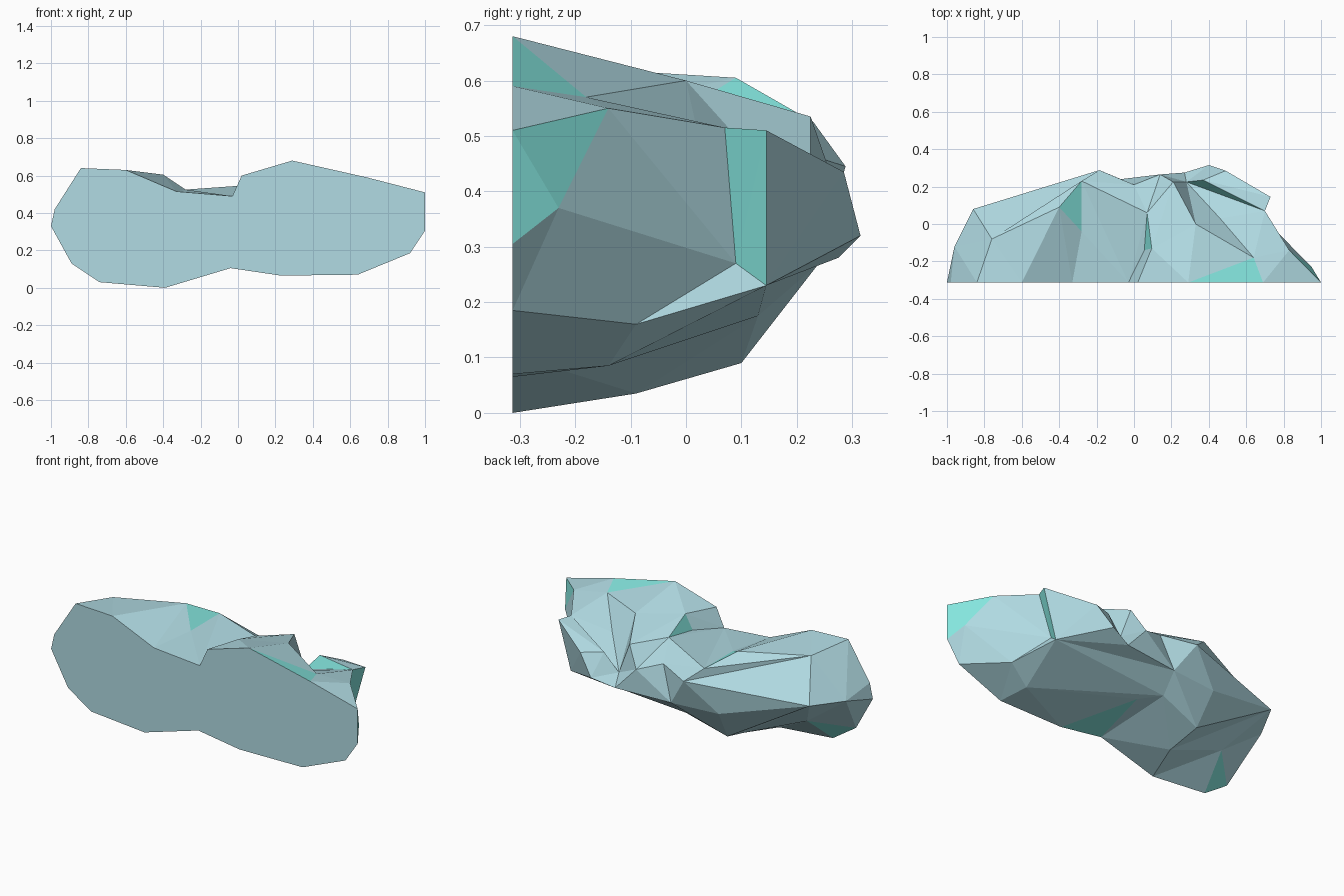
import bpy, bmesh
from mathutils import Vector
from mathutils.geometry import delaunay_2d_cdt

if "Cube" in bpy.data.objects:
    bpy.data.objects.remove(bpy.data.objects["Cube"])

FRONT_Y = -0.313

# Corner points of the weathered back of the rock (x, y, z)
crags = [
    (-.96, -.12, .38), (-.86, .08, .40), (-.76, -.08, .61), (-.40, .09, .605), (-.28, -.04, .525),
    (-.28, .23, .525), (-.185, .288, .445), (0, .21, .47), (.07, .06, .55), (.055, -.14, .52),
    (.095, -.13, .61), (.14, .265, .42), (.21, .225, .535), (.33, 0, .60), (.46, .03, .465),
    (.64, -.18, .57), (.83, -.14, .55), (.70, .07, .515), (.73, .145, .51), (.37, .235, .45),
    (.49, .285, .435), (.40, .315, .32), (.27, .275, .28), (.65, .145, .23), (.635, .09, .27),
    (.95, -.23, .37), (.75, -.09, .16), (.61, -.14, .085), (.02, .05, .15), (-.09, .13, .175),
    (-.07, .24, .27), (-.36, .21, .27), (-.34, .10, .09), (-.32, -.09, .035), (-.70, -.13, .19),
    (.28, .225, .35)]

# Profile of the flat sawn front (x, z)
profile = [
    (-1, .33), (-.98, .42), (-.84, .64), (-.60, .63), (-.33, .515), (-.03, .49), (.02, .60),
    (.29, .68), (.69, .59), (1, .51), (1, .305), (.92, .185), (.64, .07), (.23, .065),
    (-.04, .105), (-.39, 0), (-.74, .03), (-.89, .13)]

# Ridges and creases that must stay as edges
ridges = [(3, 5), (2, 3), (2, 5), (2, 6), (1, 6), (3, 39), (5, 8), (8, 10), (10, 13), (13, 15),
          (14, 15), (14, 17), (14, 35), (17, 35), (19, 35), (12, 35), (22, 35), (18, 19),
          (17, 18), (16, 44), (16, 45), (17, 24), (16, 24), (24, 25), (23, 24), (24, 26),
          (23, 26), (26, 27), (23, 27), (22, 23), (23, 30), (27, 29), (29, 30), (29, 33),
          (30, 32), (32, 33), (6, 31), (1, 31)]

# Teal mineral patches: a facet is teal when all its corners lie in one patch
patches = [{43, 44, 15}, {16, 25, 45, 46}, {17, 18, 23, 24}, {3, 4, 5}, {17, 19, 35},
           {49, 50, 28}, {52, 53, 34}, {8, 9, 10}]

n = len(crags)
points = crags + [(x, FRONT_Y, z) for x, z in profile]


def flatten(p):
    """Spread the dome-like back onto a plane, deeper points nearer the middle."""
    t = (p[1] - FRONT_Y) / 0.63
    return Vector((p[0] * (1 - .65 * t), (p[2] - .32) * (1 - .8 * t)))


def material(name, colour):
    m = bpy.data.materials.new(name)
    m.diffuse_color = (*colour, 1)
    m.use_nodes = True
    m.node_tree.nodes["Principled BSDF"].inputs["Base Color"].default_value = m.diffuse_color
    return m


# Facet the back by constrained triangulation inside the profile
flat = [flatten(p) for p in points]
flat[35] = Vector((.11, .045))      # notch floor, tucked in front of the overhanging fin
outline = list(range(len(points) - 1, n - 1, -1))
verts2d, _, tris, origins, _, _ = delaunay_2d_cdt(flat, ridges, [outline], 1, 1e-6)


def source(i):
    if origins[i]:
        return origins[i][0]
    return min(range(len(flat)), key=lambda k: (flat[k] - verts2d[i]).length)


bm = bmesh.new()
bv = [bm.verts.new(p) for p in points]
for tri in tris:
    ids = [source(i) for i in tri]
    if len(set(ids)) < 3 or bm.faces.get([bv[i] for i in ids]):
        continue
    f = bm.faces.new([bv[i] for i in ids])
    f.material_index = int(any(set(ids) <= s for s in patches))

# Flat front
bm.faces.new([bv[i] for i in outline])
bmesh.ops.recalc_face_normals(bm, faces=bm.faces)

mesh = bpy.data.meshes.new("rock")
bm.to_mesh(mesh)
bm.free()
mesh.materials.append(material("pale blue stone", (.44, .71, .77)))
mesh.materials.append(material("teal stone", (.24, .82, .76)))
rock = bpy.data.objects.new("rock", mesh)
bpy.context.collection.objects.link(rock)
